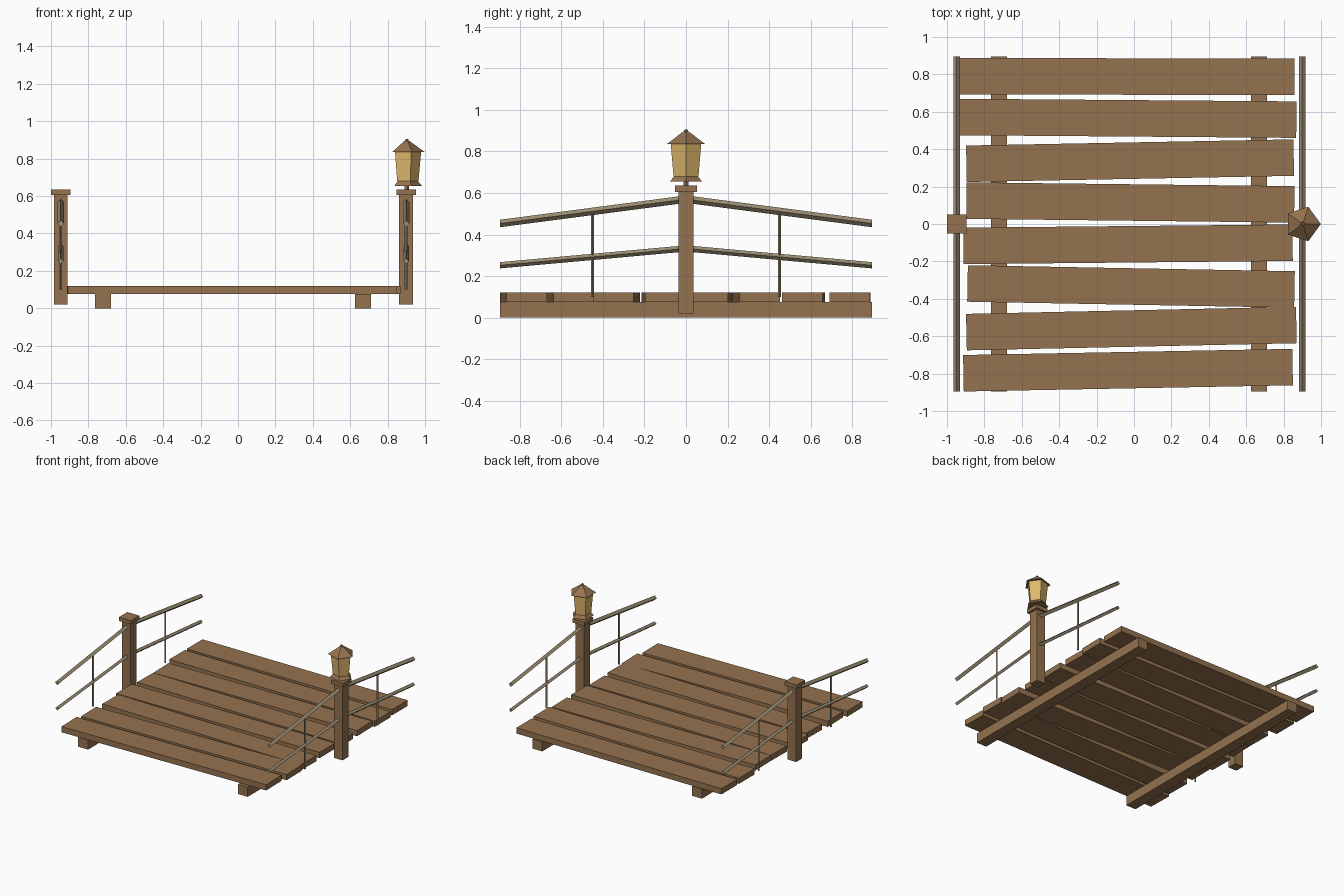
import bpy, bmesh, math
from mathutils import Matrix, Vector

if "Cube" in bpy.data.objects:
    bpy.data.objects.remove(bpy.data.objects["Cube"])


def material(name, rgb):
    m = bpy.data.materials.new(name)
    m.use_nodes = True
    m.diffuse_color = (*rgb, 1)
    m.node_tree.nodes["Principled BSDF"].inputs["Base Color"].default_value = (*rgb, 1)
    return m


WOOD = material("brown wood", (0.30, 0.17, 0.08))
ROPE = material("grey tan rail", (0.33, 0.27, 0.175))
GLOW = material("lamp yellow", (0.74, 0.48, 0.15))


def finish(name, bm, mat):
    bmesh.ops.recalc_face_normals(bm, faces=bm.faces)
    mesh = bpy.data.meshes.new(name)
    bm.to_mesh(mesh)
    bm.free()
    mesh.materials.append(mat)
    ob = bpy.data.objects.new(name, mesh)
    bpy.context.collection.objects.link(ob)
    return ob


def box(name, centre, size, mat=WOOD, angle=0):
    bm = bmesh.new()
    bmesh.ops.create_cube(bm, size=1, matrix=Matrix.Translation(centre)
                          @ Matrix.Rotation(angle, 4, "Z") @ Matrix.Diagonal((*size, 1)))
    return finish(name, bm, mat)


def frustum(name, x, z0, z1, r0, r1, mat=WOOD, sides=5):
    bm = bmesh.new()
    rings = [[bm.verts.new((x + r * math.cos(math.tau * i / sides),
                            r * math.sin(math.tau * i / sides), z))
              for i in range(sides)] for r, z in ((r0, z0), (r1, z1))]
    for ring in rings:
        bm.faces.new(ring)
    for i in range(sides):
        j = (i + 1) % sides
        bm.faces.new((rings[0][i], rings[0][j], rings[1][j], rings[1][i]))
    return finish(name, bm, mat)


def rail(name, x, z_mid, z_end, r):
    # diamond section swept from the front end over the post to the back end
    bm = bmesh.new()
    rings = [[bm.verts.new((x + dx * r, y, z + dz * r))
              for dx, dz in ((1, 0), (0, 1), (-1, 0), (0, -1))]
             for y, z in ((-0.895, z_end), (0, z_mid), (0.895, z_end))]
    for a, b in zip(rings, rings[1:]):
        for i in range(4):
            j = (i + 1) % 4
            bm.faces.new((a[i], a[j], b[j], b[i]))
    bm.faces.new(rings[0])
    bm.faces.new(rings[-1])
    return finish(name, bm, ROPE)


# beams under the deck
for side, x in (("right", -0.722), ("left", 0.668)):
    box(side + "_beam", (x, 0, 0.0375), (0.086, 1.79, 0.075))

# uneven deck planks: left x, right x, centre y at each end
planks = [(-0.93, 0.858, 0.79, 0.787), (-0.93, 0.868, 0.572, 0.558),
          (-0.896, 0.854, 0.322, 0.355), (-0.896, 0.857, 0.125, 0.105),
          (-0.912, 0.848, -0.117, -0.1), (-0.89, 0.858, -0.318, -0.35),
          (-0.896, 0.868, -0.578, -0.54), (-0.912, 0.848, -0.798, -0.765)]
for n, (x0, x1, y0, y1) in enumerate(planks, 1):
    a, b = Vector((x0, y0)), Vector((x1, y1))
    mid, d = (a + b) / 2, b - a
    box(f"deck_plank_{n}", (mid.x, mid.y, 0.0975), (d.length, 0.195, 0.045),
        angle=math.atan2(d.y, d.x))

# posts with caps, sloping rails and balusters
for side, x in (("right", -0.948), ("left", 0.899)):
    box(side + "_post", (x, 0, 0.312), (0.074, 0.074, 0.585))
    box(side + "_post_cap", (x, 0, 0.62), (0.104, 0.104, 0.03))
    rail(side + "_top_rail", x, 0.57, 0.453, 0.018)
    rail(side + "_lower_rail", x, 0.333, 0.252, 0.015)
    for place, y in (("front", -0.45), ("back", 0.45)):
        ob = frustum(f"{side}_{place}_baluster", x, 0.1, 0.505, 0.008, 0.008, ROPE, 4)
        ob.location.y = y

# lantern on the left post
LX = 0.902
frustum("lantern_neck", LX, 0.63, 0.66, 0.013, 0.013)
frustum("lantern_base", LX, 0.655, 0.682, 0.081, 0.058)
frustum("lantern_glass", LX, 0.68, 0.836, 0.063, 0.077, GLOW)
frustum("lantern_roof", LX, 0.835, 0.895, 0.097, 0.014)
frustum("lantern_finial", LX, 0.89, 0.905, 0.012, 0.008)
